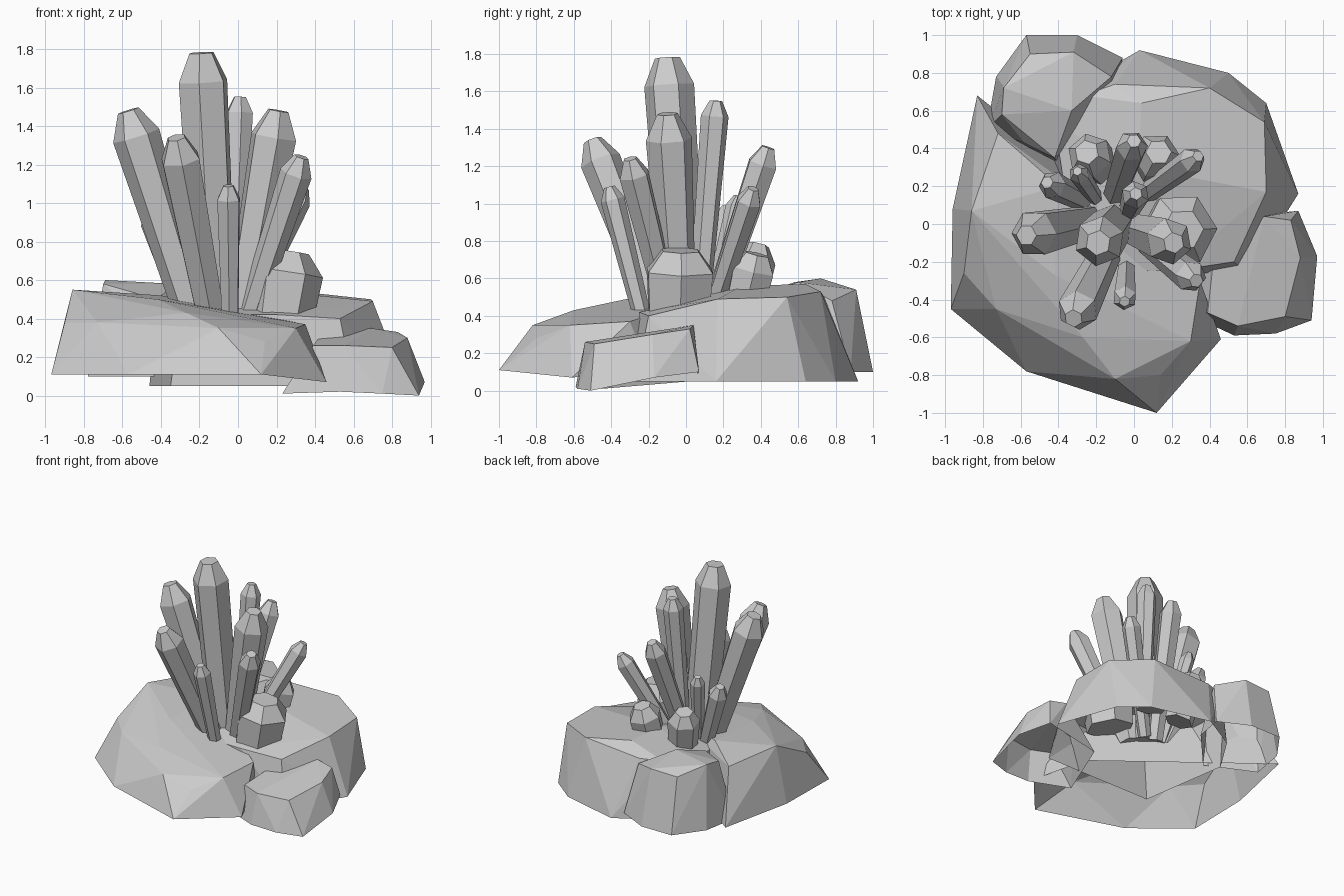
import bpy
import bmesh
import math
from mathutils import Vector

default_cube = bpy.data.objects.get("Cube")
if default_cube:
    bpy.data.objects.remove(default_cube, do_unlink=True)

# One plain stone colour for the whole cluster
stone = bpy.data.materials.new("plain_grey")
stone.use_nodes = True
stone.diffuse_color = (.6, .6, .6, 1)
stone.node_tree.nodes["Principled BSDF"].inputs["Base Color"].default_value = stone.diffuse_color


def add_object(name, bm):
    """Turn a bmesh into a flat shaded object."""
    bmesh.ops.recalc_face_normals(bm, faces=bm.faces)
    mesh = bpy.data.meshes.new(name)
    bm.to_mesh(mesh)
    bm.free()
    mesh.materials.append(stone)
    obj = bpy.data.objects.new(name, mesh)
    bpy.context.collection.objects.link(obj)
    return obj


def open_underside(bm):
    """Remove the faces that look straight down, leaving a hollow shell."""
    bm.normal_update()
    below = [f for f in bm.faces if f.normal.z < -.6]
    bmesh.ops.delete(bm, geom=below, context="FACES")


def rock(name, rim, crown):
    """Faceted boulder shell stretched over its ground rim and its crown."""
    bm = bmesh.new()
    for point in rim + crown:
        bm.verts.new(point)
    hull = bmesh.ops.convex_hull(bm, input=bm.verts)
    unused = [v for v in hull["geom_interior"] if isinstance(v, bmesh.types.BMVert)]
    bmesh.ops.delete(bm, geom=unused, context="VERTS")
    bmesh.ops.recalc_face_normals(bm, faces=bm.faces)
    open_underside(bm)
    bmesh.ops.dissolve_limit(bm, angle_limit=math.radians(4),
                             verts=bm.verts, edges=bm.edges)
    return add_object(name, bm)


def crystal(name, base, tip, radius, root=.7, cap=.45, point=1.1, turn=0, sides=6):
    """Tapered prism along base-tip with a bevelled point and a small flat cap."""
    base, tip = Vector(base), Vector(tip)
    axis = tip - base
    length = axis.length
    spin = axis.to_track_quat("Z", "Y")
    # (distance along the axis, ring radius)
    profile = [(0, radius * root),
               (length - radius * point, radius),
               (length, radius * cap)]
    bm = bmesh.new()
    rings = []
    for height, size in profile:
        ring = []
        for i in range(sides):
            angle = math.tau * i / sides + turn
            local = Vector((size * math.cos(angle), size * math.sin(angle), height))
            ring.append(bm.verts.new(base + spin @ local))
        rings.append(ring)
    for low, high in zip(rings, rings[1:]):
        for i in range(sides):
            j = (i + 1) % sides
            bm.faces.new((low[i], low[j], high[j], high[i]))
    bm.faces.new(rings[-1])
    bm.faces.new(rings[0])
    return add_object(name, bm)


def at_height(z, outline):
    return [(x, y, z) for x, y in outline]


# Boulders
rock("front_left_boulder",
     at_height(.11, [(-.97, -.45), (-.96, .08), (-.83, .68), (-.55, .42),
                     (-.57, -.78), (.12, -1), (.3, -.2)]) + [(.46, -.61, .07)],
     [(-.86, .07, .55), (-.9, -.26, .38), (-.73, -.45, .38), (-.42, -.27, .5),
      (-.72, .48, .5), (-.27, -.6, .43), (-.1, -.82, .35), (.14, -.8, .28),
      (.3, -.62, .35), (.35, -.3, .37), (-.1, -.2, .45), (-.4, .2, .52)])

rock("back_boulder",
     at_height(.05, [(-.46, .45), (-.35, -.27), (.6, -.27), (.87, .16), (.7, .64),
                     (.5, .8), (.03, .92), (-.27, .75)]),
     [(-.42, .53, .47), (-.27, .68, .5), (-.1, .74, .5), (.04, .64, .57),
      (.4, .72, .53), (.69, .54, .5), (.7, .17, .49), (.53, -.2, .4),
      (-.3, -.24, .42), (.2, -.25, .42), (.02, .3, .56)])

rock("front_right_boulder",
     [(.23, -.45, .01), (.53, -.59, .02), (.75, -.58, .01), (.94, -.51, 0),
      (.97, -.17, .07), (.87, .07, .1), (.4, .02, .05)],
     [(.39, -.47, .26), (.55, -.54, .26), (.8, -.49, .25), (.88, -.18, .3),
      (.83, .02, .33), (.69, .04, .35), (.42, -.2, .3)])

rock("back_left_boulder",
     at_height(.1, [(-.57, 1), (-.3, 1), (-.06, .88), (-.1, .65), (-.4, .32),
                    (-.6, .42), (-.78, .5), (-.73, .78)]),
     [(-.55, .9, .53), (-.32, .91, .54), (-.69, .72, .6), (-.7, .58, .58),
      (-.33, .6, .58), (-.12, .78, .48), (-.58, .43, .48), (-.42, .35, .5)])

# Long crystals fanning out of the middle
crystal("main_crystal", (-.11, 0, .3), (-.19, -.1, 1.78), .135, root=.85, cap=.5)
crystal("left_tall_crystal", (-.2, .02, .3), (-.57, -.06, 1.48), .125, turn=.3)
crystal("front_left_crystal", (-.12, -.1, .3), (-.32, -.5, 1.34), .11)
crystal("front_small_crystal", (-.04, -.21, .3), (-.05, -.41, 1.09), .065, turn=.5)
crystal("front_right_crystal", (.02, -.06, .3), (.33, -.3, 1.24), .085)
crystal("right_tall_crystal", (0, -.03, .3), (.21, -.1, 1.48), .125, turn=.5)
crystal("back_middle_crystal", (-.03, .06, .3), (.01, .16, 1.55), .075)
crystal("back_crystal", (-.12, .1, .3), (0, .44, 1.3), .085, turn=.4)
crystal("back_right_crystal", (-.02, .1, .3), (.34, .36, 1.08), .07)
crystal("left_small_crystal", (-.22, .1, .3), (-.46, .22, .98), .075)
crystal("back_left_small_crystal", (-.18, .1, .3), (-.3, .28, 1.04), .055)

# Stubby crystals sitting at the foot of the cluster
stub = dict(root=.9, cap=.55)
crystal("right_stub", (.2, -.04, .35), (.26, -.03, .75), .2, point=.55, turn=.4, **stub)
crystal("back_left_stub", (-.18, .3, .4), (-.25, .38, .78), .12, point=.7, **stub)
crystal("back_right_stub", (.09, .3, .4), (.13, .38, .73), .125, point=.7, turn=.5, **stub)
